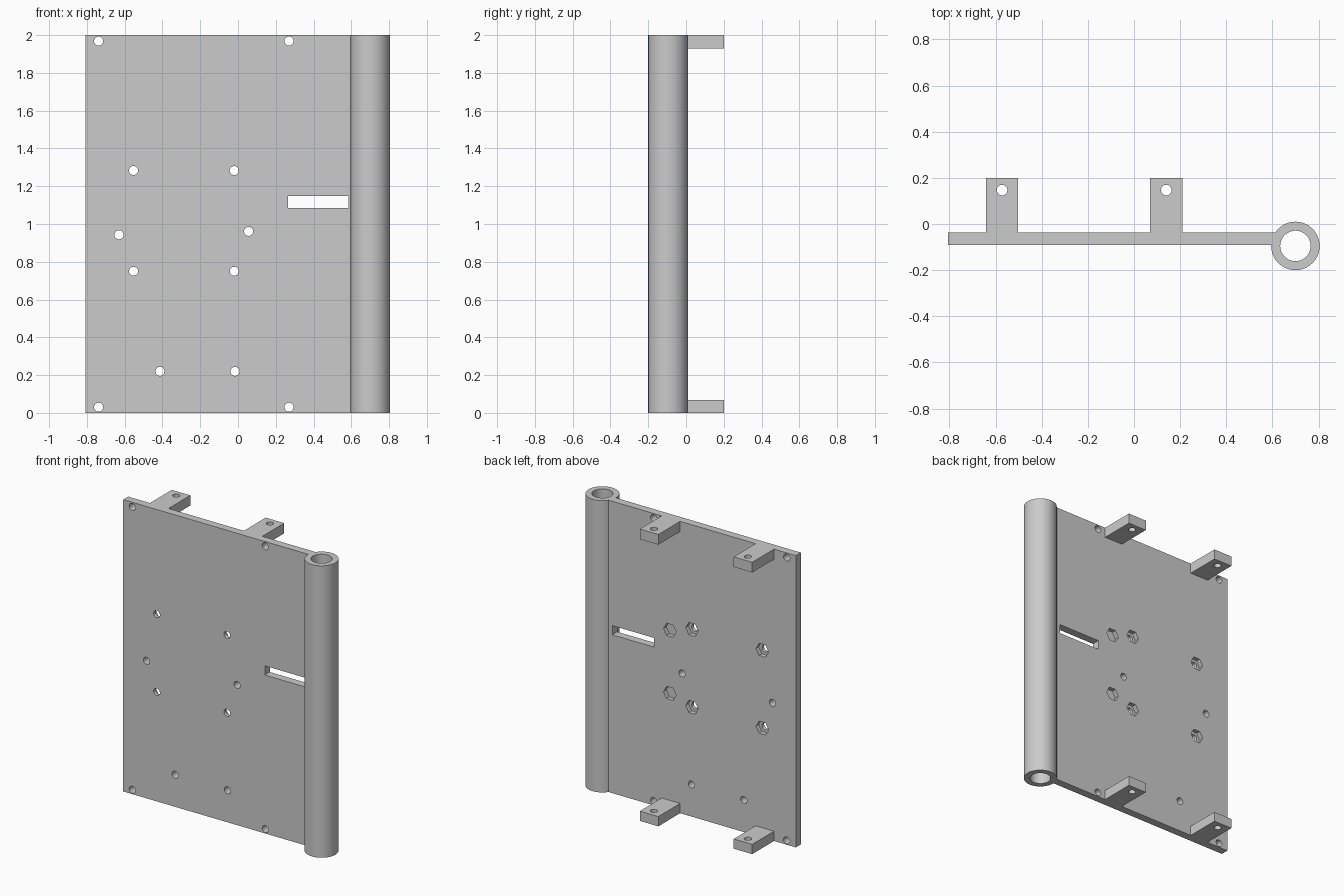
import bpy, bmesh, math
from mathutils import Matrix, Vector

cube = bpy.data.objects.get("Cube")
if cube:
    bpy.data.objects.remove(cube, do_unlink=True)

grey = bpy.data.materials.new("plain_grey")
grey.use_nodes = True
colour = (0.6, 0.6, 0.6, 1)
grey.diffuse_color = colour
grey.node_tree.nodes["Principled BSDF"].inputs["Base Color"].default_value = colour

FRONT, BACK = -0.09, -0.036      # plate faces
TUBE = (0.70, -0.095)            # tube axis
ALONG_Y = Matrix.Rotation(math.pi / 2, 4, 'X')


def add_box(bm, lo, hi):
    lo, hi = Vector(lo), Vector(hi)
    m = Matrix.Translation((lo + hi) / 2) @ Matrix.Diagonal((*(hi - lo), 1))
    bmesh.ops.create_cube(bm, size=1, matrix=m)


def add_rod(bm, centre, radius, length, sides=32, turn=Matrix()):
    bmesh.ops.create_cone(bm, cap_ends=True, segments=sides, radius1=radius, radius2=radius,
                          depth=length, matrix=Matrix.Translation(centre) @ turn)


def make(name, bm):
    mesh = bpy.data.meshes.new(name)
    bm.to_mesh(mesh)
    bm.free()
    mesh.materials.append(grey)
    obj = bpy.data.objects.new(name, mesh)
    bpy.context.collection.objects.link(obj)
    return obj


def cut(obj, bm):
    """Subtract the solids in bm from obj, then drop the cutter."""
    cutter = make("cutter", bm)
    cutter.hide_render = True
    mod = obj.modifiers.new("cut", 'BOOLEAN')
    mod.operation, mod.solver, mod.object = 'DIFFERENCE', 'EXACT', cutter
    bpy.context.view_layer.objects.active = obj
    bpy.ops.object.modifier_apply(modifier=mod.name)
    bpy.data.objects.remove(cutter, do_unlink=True)


def smooth(obj):
    bpy.ops.object.select_all(action='DESELECT')
    obj.select_set(True)
    bpy.context.view_layer.objects.active = obj
    bpy.ops.object.shade_smooth_by_angle(angle=math.radians(30))


# Mounting plate, trimmed where it meets the tube
bm = bmesh.new()
add_box(bm, (-0.807, FRONT, 0), (0.66, BACK, 2))
plate = make("mounting_plate", bm)
bm = bmesh.new()
add_rod(bm, (*TUBE, 1), 0.104, 3, 64)
cut(plate, bm)

# Through holes and slot
nut_holes = [(x, z) for x in (-0.553, -0.02) for z in (0.75, 1.283)]
corner_holes = [(x, z) for x in (-0.738, 0.27) for z in (0.03, 1.968)]
other_holes = [(-0.63, 0.943), (0.056, 0.961), (-0.413, 0.22), (-0.016, 0.22)]
bm = bmesh.new()
for x, z in nut_holes + corner_holes + other_holes:
    add_rod(bm, (x, -0.06, z), 0.024, 0.3, 24, ALONG_Y)
add_box(bm, (0.266, -0.3, 1.085), (0.584, 0.2, 1.148))
cut(plate, bm)

# Hexagonal nut pockets in the back
bm = bmesh.new()
point_sideways = ALONG_Y @ Matrix.Rotation(math.pi / 2, 4, 'Z')
for x, z in nut_holes + [(0.148, 0.80), (0.148, 1.233)]:
    add_rod(bm, (x, BACK, z), 0.048, 0.06, 6, point_sideways)
cut(plate, bm)
smooth(plate)

# Hollow hinge tube
bm = bmesh.new()
add_rod(bm, (*TUBE, 1), 0.105, 2, 64)
tube = make("hinge_tube", bm)
bm = bmesh.new()
add_rod(bm, (*TUBE, 1), 0.066, 3, 64)
cut(tube, bm)
smooth(tube)

# Four drilled brackets on the back
for side, x in (("right", -0.572), ("left", 0.14)):
    for level, low, high in (("bottom", 0, 0.067), ("top", 1.93, 2)):
        bm = bmesh.new()
        add_box(bm, (x - 0.07, BACK, low), (x + 0.07, 0.2, high))
        bracket = make(f"{level}_{side}_bracket", bm)
        bm = bmesh.new()
        add_rod(bm, (x, 0.147, low), 0.023, 0.4, 24)
        cut(bracket, bm)
        smooth(bracket)
